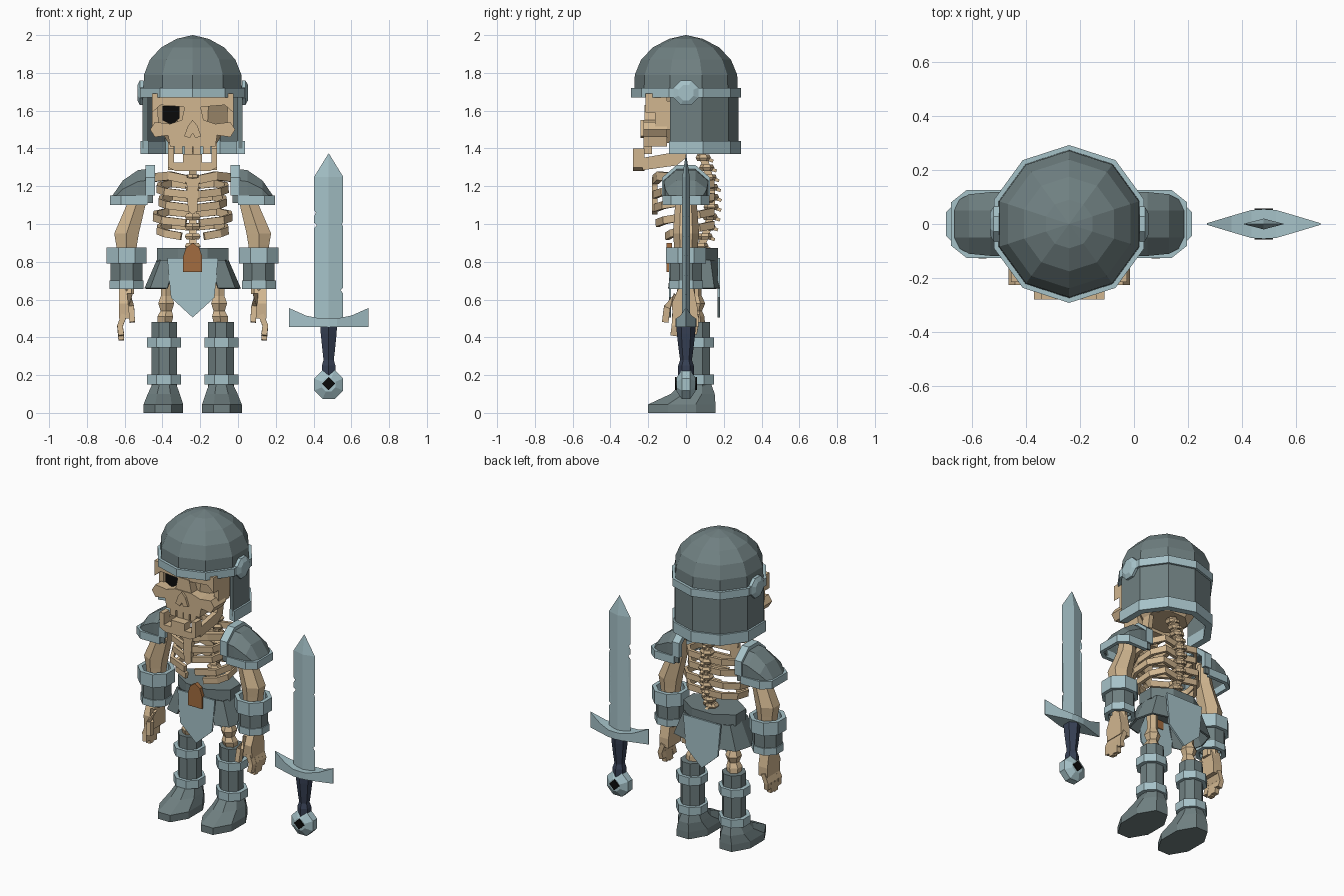
import bpy, bmesh, math
from mathutils import Vector

if "Cube" in bpy.data.objects:
    bpy.data.objects.remove(bpy.data.objects["Cube"])

BODY, SWORD = -0.24, 0.48


def material(name, r, g, b):
    m = bpy.data.materials.new(name)
    m.use_nodes = True
    m.diffuse_color = (r, g, b, 1)
    m.node_tree.nodes["Principled BSDF"].inputs["Base Color"].default_value = (r, g, b, 1)
    return m


steel = material("dark steel", .16, .215, .22)
trim = material("pale steel", .38, .54, .58)
bone = material("bone", .64, .47, .28)
leather = material("tan leather", .36, .15, .05)
navy = material("navy grip", .038, .052, .09)
black = material("black", .003, .003, .003)


def add(name, verts, faces, mat, mirror=True, cx=BODY, thick=0):
    """Make an object from points, optionally mirrored across its own x = 0."""
    bm = bmesh.new()
    vs = [bm.verts.new(v) for v in verts]
    for f in faces:
        bm.faces.new([vs[i] for i in f])
    bmesh.ops.remove_doubles(bm, verts=bm.verts, dist=1e-5)
    bmesh.ops.recalc_face_normals(bm, faces=bm.faces)
    me = bpy.data.meshes.new(name)
    bm.to_mesh(me)
    bm.free()
    me.materials.append(mat)
    ob = bpy.data.objects.new(name, me)
    bpy.context.collection.objects.link(ob)
    ob.location.x = cx
    if thick:
        ob.modifiers.new("thickness", 'SOLIDIFY').thickness = thick
    if mirror:
        mod = ob.modifiers.new("mirror", 'MIRROR')
        mod.use_mirror_merge = False
    return ob


def place(axis, u, v, t):
    return {'x': (t, u, v), 'y': (u, t, v), 'z': (u, v, t)}[axis]


def loft(name, rings, mat, caps=True, closed=True, **kw):
    """Skin a list of equally long rings."""
    n = len(rings[0])
    faces = [(i * n + j, i * n + (j + 1) % n, (i + 1) * n + (j + 1) % n, (i + 1) * n + j)
             for i in range(len(rings) - 1) for j in range(n if closed else n - 1)]
    if caps:
        faces += [tuple(range(n)), tuple(range((len(rings) - 1) * n, len(rings) * n))]
    return add(name, [p for r in rings for p in r], faces, mat, **kw)


def prism(name, outline, a, b, mat, axis='y', **kw):
    return loft(name, [[place(axis, u, v, t) for u, v in outline] for t in (a, b)], mat, **kw)


def poly(n, rx, ry=None, cx=0, cy=0, turn=.5):
    """Polygon; turn=.5 puts flat sides on the axes, and sizes are then across flats."""
    k = 1 / math.cos(math.pi / n) if turn else 1
    ang = [2 * math.pi * (i + turn) / n for i in range(n)]
    return [(cx + rx * k * math.cos(a), cy + (ry or rx) * k * math.sin(a)) for a in ang]


def stack(name, levels, mat, n=8, axis='z', turn=.5, **kw):
    """Levels of (height, centre u, centre v, radius u, radius v)."""
    return loft(name, [[place(axis, u, v, t) for u, v in poly(n, ru, rv, cu, cv, turn)]
                       for t, cu, cv, ru, rv in levels], mat, **kw)


def hoop(name, outer, inner, lo, hi, mat, axis='z', closed=True, **kw):
    """Band between two outlines, either a closed ring or an open strap."""
    secs = [[place(axis, *o, lo), place(axis, *o, hi), place(axis, *i, hi), place(axis, *i, lo)]
            for o, i in zip(outer, inner)]
    if closed:
        secs.append(secs[0])
    return loft(name, secs, mat, caps=not closed, **kw)


def tube(name, path, w, h, mat, **kw):
    """Flat bar swept along a path: w is its thickness, h its height."""
    pts, rings = [Vector(p) for p in path], []
    for i, p in enumerate(pts):
        d = (pts[min(i + 1, len(pts) - 1)] - pts[max(i - 1, 0)]).normalized()
        side = d.cross(Vector((0, 0, 1) if abs(d.z) < .8 else (0, 1, 0))).normalized()
        up = side.cross(d)
        rings.append([p + side * a * w / 2 + up * b * h / 2
                      for a, b in ((-1, -1), (1, -1), (1, 1), (-1, 1))])
    return loft(name, rings, mat, **kw)


# Helmet: ten-sided dome, brow band, neck guard and ear bosses
def deca(r, k0=0, k1=9):
    a = [math.radians(90 + 36 * k) for k in range(k0, k1 + 1)]
    return [(r * math.cos(t), r * math.sin(t)) for t in a]


dome = ((1.69, .275), (1.79, .271), (1.87, .238), (1.935, .175), (1.98, .09), (2, .001))
loft("helmet_dome", [[(x, y, z) for x, y in deca(r)] for z, r in dome], steel, mirror=False)
hoop("helmet_band", deca(.292), deca(.25), 1.67, 1.72, trim, mirror=False)
hoop("neck_guard", deca(.278, -3, 3), deca(.25, -3, 3), 1.4, 1.68, steel, closed=False, mirror=False)
hoop("neck_guard_trim", deca(.29, -3, 3), deca(.245, -3, 3), 1.37, 1.44, trim, closed=False, mirror=False)
stack("ear_boss", [(.26, 0, 1.695, .065, .065), (.28, 0, 1.695, .065, .065),
                   (.293, 0, 1.695, .04, .04)], trim, axis='x')

# Skull
stack("cranium", [(1.43, 0, 0, .13, .12), (1.53, 0, 0, .19, .16), (1.69, 0, 0, .21, .17)], bone, mirror=False)
prism("brow", [(0, 1.6), (.05, 1.62), (.17, 1.63), (.215, 1.59), (.215, 1.69), (0, 1.69)], -.215, -.1, bone)
prism("temple", [(.18, 1.5), (.215, 1.5), (.215, 1.65), (.185, 1.65)], -.165, -.05, bone)
prism("cheek", [(0, 1.41), (.12, 1.41), (.13, 1.47), (.2, 1.46), (.225, 1.5), (.2, 1.54),
                (.12, 1.53), (.06, 1.55), (0, 1.55)], -.225, -.1, bone)
prism("nose_bridge", [(0, 1.53), (.06, 1.54), (.04, 1.63), (0, 1.63)], -.22, -.1, bone)
prism("nose", [(0, 1.55), (.025, 1.52), (.045, 1.465), (.015, 1.455), (0, 1.48)], -.24, -.2, bone)
prism("dark_eye", [(-.16, 1.625), (-.07, 1.625), (-.07, 1.56), (-.11, 1.525), (-.16, 1.55)],
      -.176, -.168, black, mirror=False)
prism("jaw_front", [(0, 1.28), (.09, 1.28), (.13, 1.3), (.13, 1.4), (.1, 1.4), (.1, 1.325),
                    (.05, 1.325), (.05, 1.37), (0, 1.37)], -.28, -.22, bone)
prism("jaw_side", [(-.23, 1.285), (-.05, 1.31), (0, 1.35), (.02, 1.46), (-.04, 1.46),
                   (-.06, 1.38), (-.23, 1.35)], .1, .13, bone, axis='x')
for x in (.022, .075):
    prism("upper_tooth", poly(4, .02, .03, x, 1.4), -.225, -.18, bone)

# Spine, ribs, breastbone and collarbones
def spine_y(z):
    return .135 - .9 * (z - 1.13) ** 2


heights = [.83 + i * .052 for i in range(13)]
tube("spine_core", [(0, spine_y(z), z) for z in heights], .04, .04, bone, mirror=False)
for z in heights:
    y = spine_y(z)
    stack("vertebra", [(z - .017, 0, y, .032, .028), (z, 0, y, .042, .035),
                       (z + .017, 0, y, .032, .028)], bone, n=6, mirror=False)
    prism("spine_spur", [(y, z + .015), (y + .055, z - .01), (y + .05, z - .025), (y, z - .01)],
          -.01, .01, bone, axis='x', mirror=False)
for z, half, front, end in ((1.165, .18, -.165, .02), (1.095, .17, -.16, .02),
                            (1.015, .2, -.15, .035), (.945, .18, -.1, .06)):
    tube("rib", [(.02, .13, z + .04), (half * .65, .14, z + .05), (half * .97, .07, z + .035),
                 (half, -.03, z + .02), (half * .8, front * .75, z + .005), (end, front, z - .01)],
         .022, .04, bone)
prism("breastbone", [(0, 1.05), (.025, 1.07), (.03, 1.2), (.045, 1.25), (0, 1.24)], -.18, -.15, bone)
tube("collarbone", [(.03, -.16, 1.235), (.12, -.14, 1.255), (.21, -.05, 1.245), (.3, 0, 1.22)], .035, .045, bone)

# Shoulder armour
def arch(w, low, shoulder, top, half):
    return [(-w, low), (-w, shoulder), (-half, top), (half, top), (w, shoulder), (w, low)]


pad = ((.21, .118, 1.235, 1.295), (.29, .118, 1.225, 1.285), (.37, .11, 1.185, 1.23), (.425, .08, 1.13, 1.15))
rings = [[(x, y, z) for y, z in arch(w, 1.11, s, t, .05)] for x, w, s, t in pad]
loft("shoulder_pad", rings, steel, caps=False, closed=False, thick=.012)
prism("shoulder_pad_end", arch(.08, 1.11, 1.13, 1.15, .05), .418, .426, steel, axis='x')
hoop("shoulder_collar", arch(.128, 1.15, 1.245, 1.312, .05), arch(.1, 1.15, 1.225, 1.28, .045),
     .2, .25, trim, axis='x', closed=False)
hoop("shoulder_rim", [(.24, -.125), (.38, -.125), (.437, -.08), (.437, .08), (.38, .125), (.24, .125)],
     [(.24, -.1), (.37, -.1), (.415, -.07), (.415, .07), (.37, .1), (.24, .1)], 1.1, 1.15, trim, closed=False)

# Arms, bracers and hands
stack("arm_bone", [(1.23, .29, 0, .035, .04), (1.1, .3, 0, .05, .05), (.95, .35, 0, .065, .06),
                   (.89, .35, 0, .055, .055), (.75, .35, 0, .04, .045), (.63, .35, 0, .04, .04)], bone, n=6)
for name, r, lo, hi, mat in (("bracer_top", .105, .79, .875, trim), ("bracer", .084, .68, .8, steel),
                             ("bracer_bottom", .09, .655, .7, trim)):
    hoop(name, poly(8, r, r, .35), poly(8, r - .025, r - .025, .35), lo, hi, mat)
prism("palm", [(-.04, .66), (.04, .66), (.06, .56), (.06, .5), (-.07, .5), (-.075, .58)], .325, .39, bone, axis='x')
for y, tip in ((-.055, .41), (-.018, .385), (.018, .39), (.05, .42)):
    tube("finger", [(.362, y, .52), (.385, y - .003, .46), (.378, y - .01, tip)], .03, .036, bone)
tube("thumb", [(.335, -.05, .62), (.325, -.1, .56), (.32, -.11, .48)], .03, .035, bone)

# Belt, skirt plates, cloths and buckle
belt = poly(8, .19, .125, 0, .045)
prism("belt", belt, .8, .872, steel, axis='z', mirror=False)
top = ((.09, -.075), (.17, -.05), (.19, .04), (.17, .13), (.07, .168))
low = ((.135, -.095), (.225, -.07), (.255, .04), (.225, .15), (.11, .18))
loft("skirt_plate", [[(x, y, .81) for x, y in top], [(x, y, .66) for x, y in low]],
     steel, caps=False, closed=False, thick=.012)
cloth = [(0, .82), (.135, .82), (.115, .61), (0, .505)]
prism("front_cloth", cloth, -.09, -.08, trim)
prism("back_cloth", cloth, .168, .18, trim)
prism("buckle", [(0, .9), (.035, .875), (.05, .83), (.05, .745), (0, .745)], -.102, -.075, leather)

# Legs, greaves and boots
stack("leg_bone", [(.82, .13, .05, .045, .045), (.72, .14, .05, .03, .03), (.62, .14, .05, .028, .028),
                   (.58, .14, .05, .042, .045), (.54, .14, .05, .03, .03), (.51, .145, .05, .042, .042),
                   (.46, .15, .06, .035, .035)], bone, n=6)
stack("greave", [(.12, .15, .06, .068, .068), (.48, .15, .06, .068, .068)], steel)
for z in (.15, .345):
    stack("greave_band", [(z, .153, .06, .09, .088), (z + .053, .153, .06, .09, .088)], trim)
stack("boot", [(0, .155, -.022, .105, .178), (.045, .155, -.022, .105, .178),
               (.1, .153, .035, .085, .117), (.155, .15, .055, .062, .078)], steel)

# Sword: notched blade with a central ridge
W, BASE, SHOULDER, TIP = .077, .47, 1.25, 1.375
verts, faces = [], []
for side, nicks in ((-1, ((.995, .015), (1.06, .01))), (1, ((.65, .014), (1.0, .007)))):
    edge = [(W, BASE)]
    for z, deep in nicks:
        edge += [(W, z - .018), (W - deep, z), (W, z + .012)]
    edge.append((W, SHOULDER))
    for ridge in (-.02, .02):
        half = [(0, ridge, BASE)] + [(side * x, 0, z) for x, z in edge] + [(0, ridge, SHOULDER)]
        n = len(verts)
        verts += half + [(0, 0, TIP)]
        faces += [tuple(range(n, n + len(half))),
                  (n + len(half) - 2, n + len(half), n + len(half) - 1)]
add("blade", verts, faces, trim, mirror=False, cx=SWORD)
guard = ((0, .055, .5), (.045, .052, .5), (.12, .03, .515), (.21, .003, .555))
loft("crossguard", [[(x, -w, .455), (x, w, .455), (x, w, h), (x, -w, h)] for x, w, h in guard], trim, cx=SWORD)
grip = ((.46, .044), (.42, .042), (.33, .033), (.28, .027), (.25, .036), (.2, .036))
stack("grip", [(z, 0, 0, r, r) for z, r in grip], navy, n=6, mirror=False, cx=SWORD)
knob = ((-.05, .036), (-.022, .077), (.022, .077), (.05, .036))
stack("pommel", [(y, 0, .15, r, r) for y, r in knob], trim, axis='y', mirror=False, cx=SWORD)
for y in (-.054, .054):
    prism("pommel_gem", poly(4, .035, .035, 0, .155, turn=0), y - .004, y + .004, black, mirror=False, cx=SWORD)
